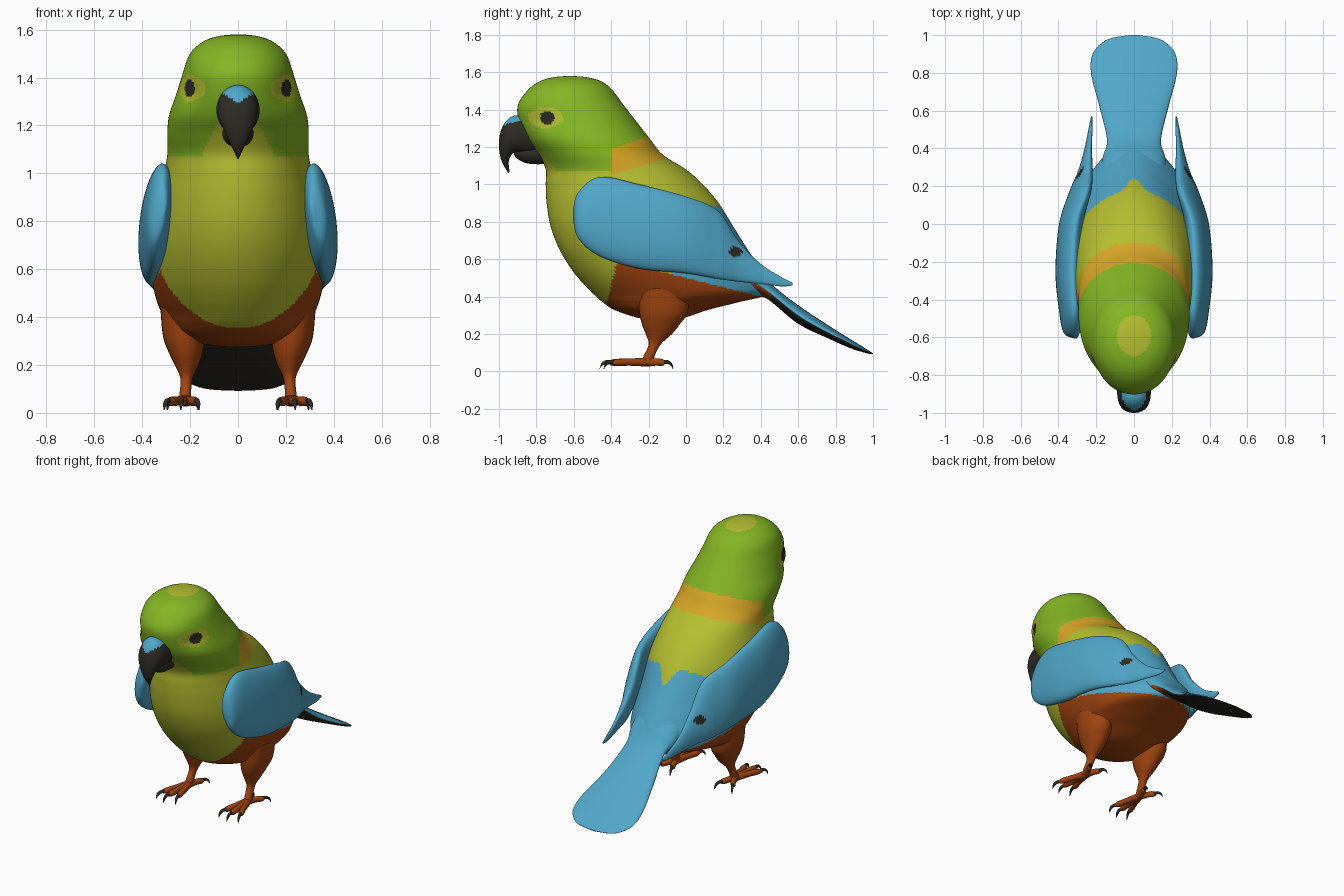
import bpy, bmesh, math
from mathutils import Vector

if "Cube" in bpy.data.objects:
    bpy.data.objects.remove(bpy.data.objects["Cube"])


def colour(name, r, g, b):
    m = bpy.data.materials.new(name)
    lin = [((v / 255 + 0.055) / 1.055) ** 2.4 for v in (r, g, b)]
    m.diffuse_color = (*lin, 1)
    m.use_nodes = True
    m.node_tree.nodes["Principled BSDF"].inputs["Base Color"].default_value = m.diffuse_color
    return m


MATS = [colour("leaf green", 132, 182, 35), colour("yellow green", 180, 190, 48),
        colour("band orange", 213, 165, 38), colour("sky blue", 80, 167, 201),
        colour("rust brown", 160, 68, 16), colour("charcoal", 46, 43, 36)]
GREEN, YELLOW, ORANGE, BLUE, RUST, BLACK = range(6)


def spline(rows, steps):
    """Catmull-Rom interpolation of section rows."""
    rows = [tuple(r) for r in rows]
    ext = [rows[0]] + rows + [rows[-1]]
    out = []
    for i in range(len(rows) - 1):
        for s in range(steps):
            t = s / steps
            out.append([0.5 * (2 * b + (c - a) * t + (2 * a - 5 * b + 4 * c - d) * t * t
                               + (3 * b - a - 3 * c + d) * t ** 3)
                        for a, b, c, d in zip(*ext[i:i + 4])])
    return out + [list(rows[-1])]


def loft(name, rows, rule, sides=32, steps=6, mirror=1, tweak=None):
    """Skin of elliptical sections; row = end A xyz, end B xyz, half width along x."""
    bm = bmesh.new()
    rings = []
    for r in spline(rows, steps):
        a, b, w = Vector(r[:3]), Vector(r[3:6]), max(r[6], 0.001)
        ring = []
        for k in range(sides):
            t = 2 * math.pi * k / sides
            p = (a + b) / 2 + (a - b) / 2 * math.cos(t) + Vector((w * math.sin(t), 0, 0))
            if tweak:
                p = tweak(p, -math.cos(t))
            p.x *= mirror
            ring.append(bm.verts.new(p))
        rings.append(ring)
    for p, q in zip(rings, rings[1:]):
        for k in range(sides):
            j = (k + 1) % sides
            bm.faces.new((p[k], p[j], q[j], q[k]))
    bm.faces.new(rings[0])
    bm.faces.new(rings[-1])
    bmesh.ops.recalc_face_normals(bm, faces=bm.faces)
    bm.normal_update()
    for f in bm.faces:
        f.material_index = rule(f.calc_center_median(), f.normal) if callable(rule) else rule
    me = bpy.data.meshes.new(name)
    bm.to_mesh(me)
    bm.free()
    for m in MATS:
        me.materials.append(m)
    me.shade_smooth()
    ob = bpy.data.objects.new(name, me)
    bpy.context.collection.objects.link(ob)
    return ob


def inside(u, v, cu, cv, ru, rv):
    return ((u - cu) / ru) ** 2 + ((v - cv) / rv) ** 2 < 1


# Body and head: horizontal sections (z, front y, back y, half width)
BODY = [(1.58, -.63, -.61, .01), (1.573, -.71, -.53, .08), (1.55, -.785, -.45, .145),
        (1.50, -.85, -.39, .20), (1.42, -.90, -.33, .23), (1.33, -.89, -.26, .258),
        (1.24, -.85, -.19, .288), (1.16, -.79, -.125, .295), (1.08, -.75, 0, .295),
        (1.0, -.75, .09, .31), (.9, -.745, .175, .335), (.78, -.725, .25, .355),
        (.66, -.68, .325, .365), (.55, -.615, .395, .358), (.47, -.55, .44, .34),
        (.41, -.49, .43, .315), (.37, -.445, .28, .285), (.33, -.385, .12, .24),
        (.29, -.27, 0, .16), (.275, -.18, -.09, .05)]


def body_shape(p, v):
    # narrow the rump, and dent the face below the brow
    if p.z < 1.0:
        p.x *= 1 - 0.25 * max(0, v) ** 2 * min(1, (1.0 - p.z) / 0.3)
    d = ((p.y + .77) / .08) ** 2 + ((p.z - 1.34) / .06) ** 2
    p.x *= 1 - 0.09 * math.exp(-d)
    return p


def body_colour(c, n):
    x, y, z = abs(c.x), c.y, c.z
    if z > 1.04:
        if x > .08 and inside(y, z, -.742, 1.357, .038, .037):
            return BLACK
        if x > .08 and inside(y, z, -.75, 1.357, .095, .055):
            return YELLOW
        if z > 1.5 and inside(x, y, 0, -.59, .09, .11):
            return YELLOW
        if y < -.4:
            throat = y < -.6 and x < .15 - (z - 1.08) * .5 and z < 1.22
            return GREEN if z > 1.075 and not throat else YELLOW
        if z > 1.19 + .35 * (y + .4):
            return GREEN
        return ORANGE if z > 1.05 + .3 * (y + .4) else YELLOW
    if z < .5 - .25 * y and y > -.43 + .25 * (z - .34):
        return RUST
    if y > .18 - 2 * x * x + .07 * max(0, 1 - x / .07):
        return BLUE
    return YELLOW


loft("body", [(0, f, z, 0, b, z, w) for z, f, b, w in BODY], body_colour, 168, 9,
     tweak=body_shape)

# Hooked upper beak with blue cere, and lower beak
BEAK = [(-.84, 1.365, -.76, 1.16, .085), (-.92, 1.367, -.82, 1.16, .09),
        (-.965, 1.335, -.88, 1.165, .086), (-.992, 1.28, -.915, 1.17, .075),
        (-1.0, 1.21, -.935, 1.155, .058), (-.988, 1.13, -.948, 1.12, .033),
        (-.95, 1.06, -.943, 1.068, .004)]
loft("upper_beak", [(0, a, b, 0, c, d, w) for a, b, c, d, w in BEAK],
     lambda c, n: BLUE if c.z > 1.295 + .6 * abs(c.x) and n.z > -.2 else BLACK, 48, 8)
LOWER = [(-.74, 1.22, 1.11, .06), (-.80, 1.22, 1.108, .065), (-.86, 1.21, 1.115, .055),
         (-.905, 1.19, 1.14, .03), (-.92, 1.175, 1.16, .004)]
loft("lower_beak", [(0, y, a, 0, y, b, w) for y, a, b, w in LOWER], BLACK)

# Tail: (top y, top z, bottom y, bottom z, half width), dark underneath
TAIL = [(.28, .66, .24, .42, .18), (.37, .58, .34, .40, .165), (.46, .465, .43, .39, .143),
        (.62, .34, .60, .255, .18), (.80, .222, .78, .168, .226), (.90, .16, .885, .122, .222),
        (.96, .123, .95, .102, .175), (.988, .105, .98, .094, .12), (1.0, .097, .998, .092, .03)]
loft("tail", [(0, a, b, 0, c, d, w) for a, b, c, d, w in TAIL],
     lambda c, n: BLACK if n.z < -.3 and c.y > .45 else (RUST if n.z < -.3 else BLUE), 64, 8)

# Wings: (y, top x, top z, bottom x, bottom z, half thickness)
WING = [(-.605, .31, .86, .315, .82, .008), (-.575, .315, .96, .345, .71, .04),
        (-.46, .315, 1.04, .35, .615, .062), (-.25, .325, 1.0, .365, .55, .068),
        (0, .31, .935, .355, .525, .06), (.17, .255, .86, .315, .495, .05),
        (.28, .24, .70, .275, .48, .035), (.40, .235, .575, .25, .468, .018),
        (.51, .227, .505, .232, .455, .010), (.57, .222, .475, .224, .46, .004)]
# Legs: (z, front y, back y, half width, centre x)
LEG = [(.45, -.26, .02, .10, .225), (.32, -.25, .01, .088, .225), (.25, -.235, -.035, .07, .218),
       (.2, -.215, -.075, .05, .214), (.145, -.2, -.135, .026, .215),
       (.08, -.228, -.168, .024, .22), (.04, -.245, -.17, .028, .22)]
# Toe ends (x, y)
TOES = [(.29, -.39), (.235, -.41), (.175, -.39), (.27, -.115), (.185, -.115)]


def tube(points):
    return [(x, y, z + r, x, y, z - r, r) for x, y, z, r in points]


for side, s in (("left", 1), ("right", -1)):
    loft("wing_" + side, [(ax, y, az, bx, y, bz, w) for y, ax, az, bx, bz, w in WING],
         lambda c, n: BLACK if inside(c.y, c.z, .265, .64, .034, .03) and abs(c.x) > .25 else BLUE,
         64, 10, s)
    loft("leg_" + side, [(x, f, z, x, b, z, w) for z, f, b, w, x in LEG], RUST, mirror=s)
    for i, (tx, ty) in enumerate(TOES):
        bx, by = .22, -.205
        at = lambda t: (bx + (tx - bx) * t, by + (ty - by) * t)
        d = Vector((tx - bx, ty - by)).normalized()
        tag = f"{side}_{i + 1}"
        loft("toe_" + tag, tube([(*at(0), .05, .024), (*at(.5), .05, .019),
                                 (*at(.85), .048, .019), (*at(1), .047, .011)]),
             RUST, 16, 5, s)
        # Curved claw at the toe end
        claw = [(-.01, .05, .011), (.02, .05, .010), (.042, .036, .008), (.052, .013, .002)]
        loft("claw_" + tag, tube([(tx + d.x * k, ty + d.y * k, z, r) for k, z, r in claw]),
             BLACK, 12, 4, s)
